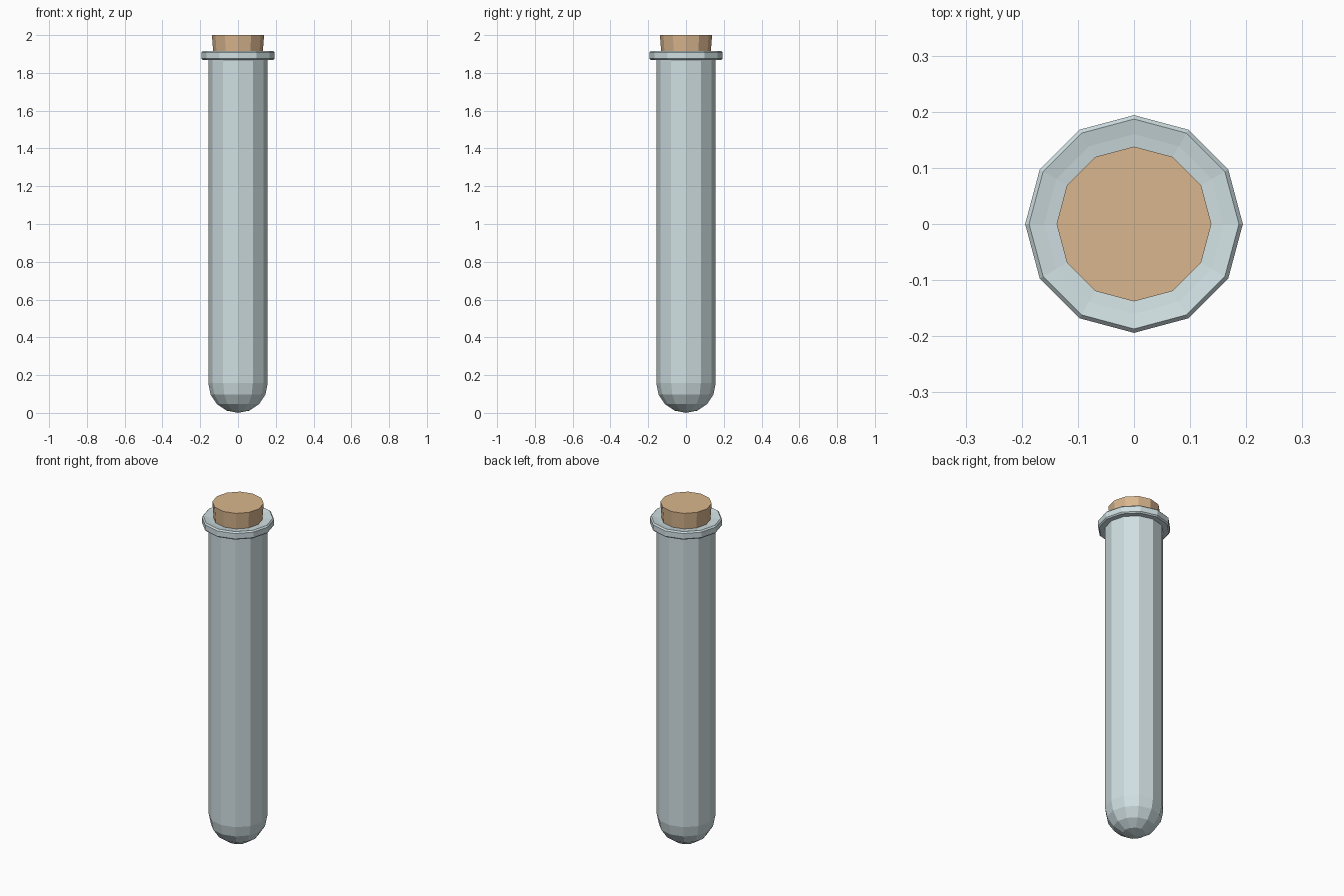
import bpy, bmesh, math

if "Cube" in bpy.data.objects:
    bpy.data.objects.remove(bpy.data.objects["Cube"])

SIDES = 12

def lathe(name, profile, color):
    """Revolve (radius, z) points about z; zero-radius points become poles."""
    bm = bmesh.new()
    rings = []
    for r, z in profile:
        if r == 0:
            rings.append([bm.verts.new((0, 0, z))] * SIDES)
        else:
            rings.append([bm.verts.new((r * math.cos(2 * math.pi * i / SIDES),
                                        r * math.sin(2 * math.pi * i / SIDES), z))
                          for i in range(SIDES)])
    for a, b in zip(rings, rings[1:]):
        for i in range(SIDES):
            j = (i + 1) % SIDES
            quad = [a[i], a[j], b[j], b[i]]
            bm.faces.new(list(dict.fromkeys(quad)))
    # flat caps on open ends
    for ring in (rings[0], rings[-1]):
        if ring[0] is not ring[1]:
            bm.faces.new(ring)
    bmesh.ops.recalc_face_normals(bm, faces=bm.faces)
    mesh = bpy.data.meshes.new(name)
    bm.to_mesh(mesh)
    bm.free()
    mat = bpy.data.materials.new(name + "_material")
    mat.diffuse_color = color
    mat.use_nodes = True
    mat.node_tree.nodes["Principled BSDF"].inputs["Base Color"].default_value = mat.diffuse_color
    mesh.materials.append(mat)
    obj = bpy.data.objects.new(name, mesh)
    bpy.context.collection.objects.link(obj)
    return obj

def bowl(radius, center):
    """Quarter-round from the bottom pole up to the straight wall."""
    pts = [(0, center - radius)]
    for k in range(1, 5):
        t = k * math.pi / 8
        pts.append((radius * math.sin(t), center - radius * math.cos(t)))
    return pts

# Hollow glass tube: round bottom, straight wall, flared lip, inner wall
R, INNER = 0.157, 0.131
glass = bowl(R, R)
glass += [(R, 1.868), (0.187, 1.868), (0.194, 1.875), (0.194, 1.907),
          (0.187, 1.915), (0.16, 1.909), (INNER, 1.905)]
glass += reversed(bowl(INNER, R))
lathe("glass_tube", glass, (0.63, 0.74, 0.76, 1))

# Tapered cork stopper
lathe("cork_stopper", [(0.119, 1.75), (0.138, 2.0)], (0.70, 0.47, 0.27, 1))
